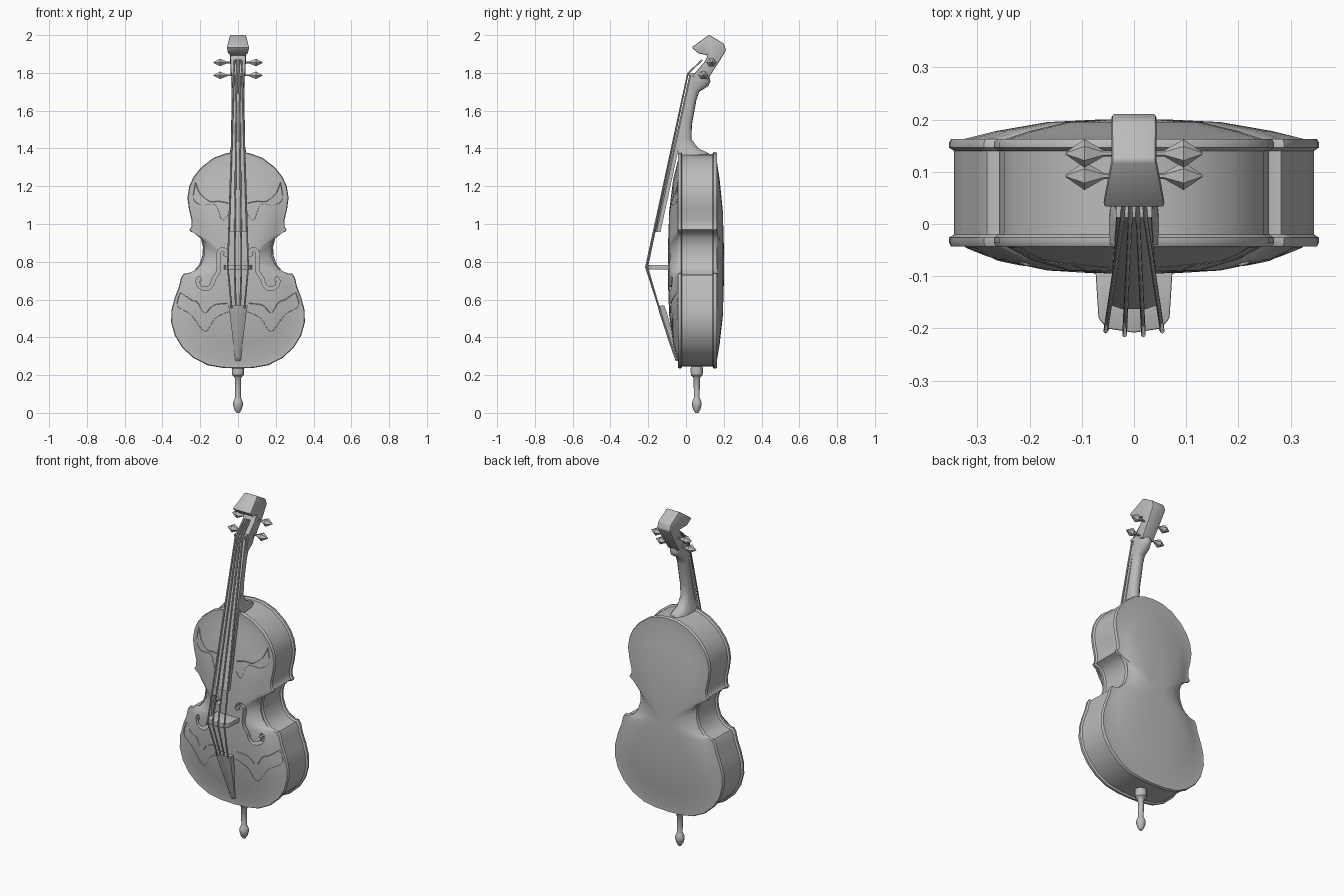
import bpy, bmesh, math
from mathutils import Vector

if "Cube" in bpy.data.objects:
    bpy.data.objects.remove(bpy.data.objects["Cube"])

grey = bpy.data.materials.new("plain_grey")
grey.diffuse_color = (0.5, 0.5, 0.5, 1)
grey.use_nodes = True
grey.node_tree.nodes["Principled BSDF"].inputs["Base Color"].default_value = grey.diffuse_color


def finish(obj, angle=35):
    obj.data.materials.clear()
    obj.data.materials.append(grey)
    bpy.ops.object.select_all(action='DESELECT')
    obj.select_set(True)
    bpy.context.view_layer.objects.active = obj
    bpy.ops.object.shade_smooth_by_angle(angle=math.radians(angle))


def loft(name, rings, bevel=0, angle=35):
    """Skin equal-length closed rings and cap both ends."""
    bm = bmesh.new()
    vs = [[bm.verts.new(p) for p in r] for r in rings]
    n = len(vs[0])
    for a, b in zip(vs, vs[1:]):
        for i in range(n):
            j = (i + 1) % n
            bm.faces.new((a[i], a[j], b[j], b[i]))
    bm.faces.new(vs[0])
    bm.faces.new(vs[-1][::-1])
    bmesh.ops.recalc_face_normals(bm, faces=bm.faces)
    if bevel:
        bmesh.ops.bevel(bm, geom=list(bm.edges), offset=bevel, segments=2,
                        affect='EDGES', profile=0.5, clamp_overlap=True)
    me = bpy.data.meshes.new(name)
    bm.to_mesh(me)
    bm.free()
    obj = bpy.data.objects.new(name, me)
    bpy.context.collection.objects.link(obj)
    finish(obj, angle)
    return obj


def wire(name, pts, radius, res=2):
    cu = bpy.data.curves.new(name, 'CURVE')
    cu.dimensions = '3D'
    cu.bevel_depth, cu.bevel_resolution, cu.use_fill_caps = radius, res, True
    sp = cu.splines.new('POLY')
    sp.points.add(len(pts) - 1)
    for q, p in zip(sp.points, pts):
        q.co = (*p, 1)
    obj = bpy.data.objects.new(name, cu)
    bpy.context.collection.objects.link(obj)
    bpy.ops.object.select_all(action='DESELECT')
    obj.select_set(True)
    bpy.context.view_layer.objects.active = obj
    bpy.ops.object.convert(target='MESH')
    finish(bpy.context.object, 50)


def spline(pts, steps):
    """Catmull-Rom samples through 2D points."""
    p = [Vector(q) for q in [pts[0], *pts, pts[-1]]]
    out = []
    for i in range(1, len(p) - 2):
        a, b, c, d = p[i - 1:i + 3]
        for k in range(steps):
            t = k / steps
            out.append(0.5 * (2 * b + (c - a) * t + (2 * a - 5 * b + 4 * c - d) * t * t
                              + (3 * b - a - 3 * c + d) * t ** 3))
    return out + [p[-1]]


# Body outline, right half from bottom to top, then mirrored
half = [(0, .235), (.08, .238), (.16, .252), (.235, .29), (.295, .345), (.335, .41), (.354, .48),
        (.352, .545), (.335, .61), (.312, .67), (.302, .715), (.287, .738), (.272, .737),
        (.235, .75), (.205, .785), (.188, .835), (.186, .88), (.198, .925), (.222, .952),
        (.248, .958), (.258, .97), (.247, .985), (.246, 1.02), (.26, 1.08), (.268, 1.14),
        (.258, 1.2), (.235, 1.25), (.195, 1.3), (.13, 1.35), (.06, 1.375), (0, 1.38)]
outline = [Vector(p) for p in half + [(-x, z) for x, z in half[-2:0:-1]]]


def inset(pts, d):
    out = []
    for i, p in enumerate(pts):
        t = (pts[(i + 1) % len(pts)] - pts[i - 1]).normalized()
        out.append(p + Vector((-t.y, t.x)) * d)
    return out


def dome(s, smooth, y):
    pts = outline
    for _ in range(smooth):
        pts = [p * .5 + (pts[i - 1] + pts[(i + 1) % len(pts)]) * .25 for i, p in enumerate(pts)]
    return [(p.x * s, y, .78 + (p.y - .78) * s) for p in pts]


def ring(d, y):
    return [(p.x, y, p.y) for p in inset(outline, d)]


body = loft("body", [
    dome(.2, 8, -.095), dome(.5, 6, -.089), dome(.78, 4, -.068), dome(.93, 1, -.043),
    ring(.004, -.043), ring(0, -.036), ring(0, -.026), ring(.01, -.02),
    ring(.01, .14), ring(0, .146), ring(0, .156), ring(.004, .163),
    dome(.93, 1, .163), dome(.78, 4, .178), dome(.5, 6, .195), dome(.2, 8, .2)], angle=40)


def on_front(p):
    hit, loc, _, _ = body.ray_cast(Vector((p[0], -1, p[1])), Vector((0, 1, 0)))
    return (p[0], loc.y if hit else -.04, p[1])


# Fine inlaid lines on the front
lines = [[(.305, .64), (.25, .60), (.215, .585), (.175, .53), (.13, .57), (.055, .58)],
         [(.305, .64), (.32, .565), (.25, .52), (.175, .43), (.12, .50), (.05, .535)],
         [(.225, 1.22), (.20, 1.16), (.15, 1.12), (.10, 1.12), (.05, 1.11)],
         [(.225, 1.22), (.235, 1.13), (.19, 1.10), (.12, 1.10), (.085, 1.02), (.05, 1.05)]]
for side, s in (("left", -1), ("right", 1)):
    for k, pts in enumerate(lines):
        wire(f"inlay_line_{side}_{k + 1}", [on_front((p.x * s, p.y)) for p in spline(pts, 5)],
             .0018, 0)

# Sound holes cut into the front
f_path = spline([(.066, .83), (.06, .852), (.083, .866), (.104, .848), (.102, .80), (.103, .75),
                 (.128, .71), (.14, .675), (.168, .657), (.203, .668), (.213, .70), (.198, .712)], 3)
for s in (-1, 1):
    left, right = [], []
    for i, p in enumerate(f_path):
        t = (f_path[min(i + 1, len(f_path) - 1)] - f_path[max(i - 1, 0)]).normalized()
        end = abs(2 * i / (len(f_path) - 1) - 1)
        w = .009 + (.004 if end > .85 else 0)
        left.append((p + Vector((-t.y, t.x)) * w))
        right.append((p - Vector((-t.y, t.x)) * w))
    loop = left + right[::-1]
    cutter = loft("sound_hole_cutter", [[(p.x * s, y, p.y) for p in loop] for y in (-.14, -.025)])
    mod = body.modifiers.new("sound_hole", 'BOOLEAN')
    mod.operation, mod.solver, mod.object = 'DIFFERENCE', 'EXACT', cutter
    bpy.context.view_layer.objects.active = body
    bpy.ops.object.modifier_apply(modifier=mod.name)
    bpy.data.objects.remove(cutter)
finish(body, 40)

# Neck: slices of (height, front, back, half width)
neck = [(1.335, -.035, .13, .05), (1.375, -.04, .12, .046), (1.4, -.04, .065, .038),
        (1.45, -.03, .028, .033), (1.53, -.012, .032, .032), (1.66, .015, .056, .032),
        (1.7, .025, .07, .033), (1.73, .03, .118, .036), (1.755, .035, .13, .038),
        (1.79, .04, .12, .038)]
loft("neck", [[(w * x, f + (b - f) * t, z) for x, t in
               [(-1, 0), (-1, .35), (-.85, .7), (-.5, .93), (0, 1), (.5, .93), (.85, .7),
                (1, .35), (1, 0)]] for z, f, b, w in neck], angle=50)

# Pegbox and blocky scroll: side profile with half widths
head = [(.03, 1.78, .037), (.1, 1.86, .04), (.115, 1.893, .042), (.065, 1.903, .056),
        (.03, 1.935, .06), (.122, 2.002, .042), (.2, 1.955, .043), (.212, 1.92, .043),
        (.17, 1.85, .041), (.14, 1.805, .039), (.115, 1.765, .037)]
loft("scroll_head", [[(s * w, y, z) for y, z, w in head] for s in (-1, 1)], bevel=.007)

# Tuning pegs
for side, s in (("left", -1), ("right", 1)):
    for k, (y, z) in enumerate([(.092, 1.787), (.135, 1.855)]):
        loft(f"tuning_peg_{side}_{k + 1}",
             [[(s * x, y + r * math.cos(a * math.pi / 3), z + .85 * r * math.sin(a * math.pi / 3))
               for a in range(6)]
              for x, r in [(.03, .006), (.058, .006), (.095, .027), (.131, .002)]], angle=10)

# Fingerboard
loft("fingerboard", [[(-w, y + .028, z), (-w, y + .008, z), (-w * .5, y, z), (w * .5, y, z),
                      (w, y + .008, z), (w, y + .028, z)]
                     for w, y, z in [(.045, -.163, .958), (.032, .018, 1.79)]])
# Nut
loft("nut", [[(-.034, .012, z), (.034, .012, z), (.034, .05, z), (-.034, .05, z)]
             for z in (1.785, 1.8)])

# Bridge
loft("bridge", [[(-.075, -.07, z), (-.068, -.18, z), (-.052, -.2, z), (0, -.208, z),
                 (.052, -.2, z), (.068, -.18, z), (.075, -.07, z)] for z in (.758, .784)],
     bevel=.003)

# Tailpiece
loft("tailpiece", [[(-w, y + d, z), (-w, y + .01, z), (-w * .4, y, z), (w * .4, y, z),
                    (w, y + .01, z), (w, y + d, z)]
                   for w, y, d, z in [(.014, -.055, .03, .275), (.024, -.085, .03, .36),
                                      (.045, -.143, .04, .535), (.051, -.15, .035, .568)]])

# Strings
for i in range(4):
    u = (i - 1.5) / 1.5
    wire(f"string_{i + 1}", [(u * .034, -.142, .555), (u * .054, -.213 + .008 * u * u, .771),
                             (u * .022, .01, 1.797), (u * .018, .085, 1.868)], .0045)

# End pin, turned
prof = [(.03, .26), (.033, .225), (.031, .2), (.022, .192), (.017, .185), (.015, .08), (.019, .072),
        (.026, .055), (.026, .04), (.018, .015), (.008, .0)]
loft("end_pin", [[(r * math.cos(a * math.pi / 6), .057 + r * math.sin(a * math.pi / 6), z)
                  for a in range(12)] for r, z in prof])
